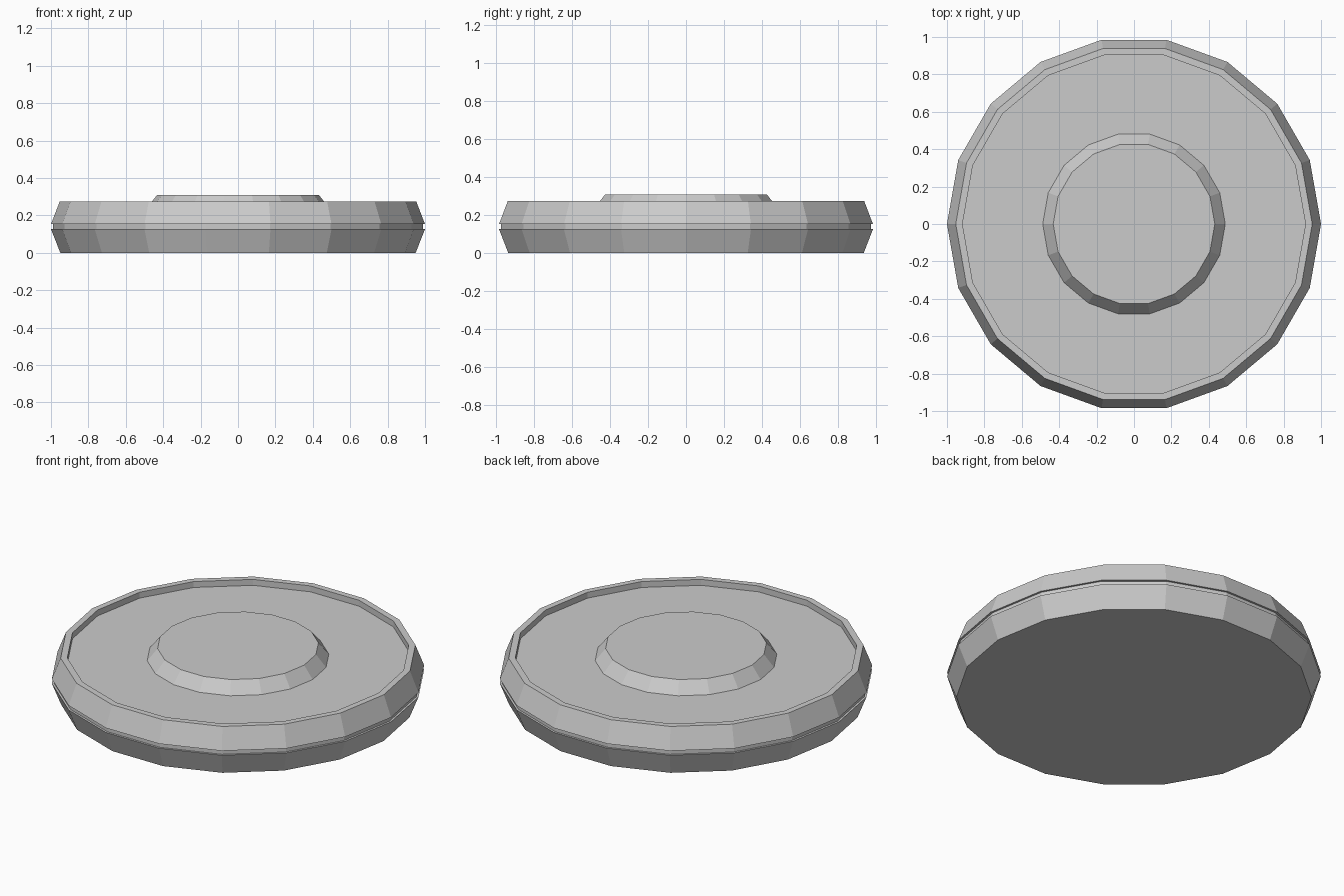
import bpy, bmesh
from math import cos, sin, tau

if "Cube" in bpy.data.objects:
    bpy.data.objects.remove(bpy.data.objects["Cube"])

SIDES = 18

def lathe(name, profile):
    """Spin a (radius, z) profile into a flat-faced, capped solid."""
    bm = bmesh.new()
    rings = [[bm.verts.new((r * cos(tau * i / SIDES), r * sin(tau * i / SIDES), z))
              for i in range(SIDES)] for r, z in profile]
    for a, b in zip(rings, rings[1:]):
        for i in range(SIDES):
            j = (i + 1) % SIDES
            bm.faces.new((a[i], a[j], b[j], b[i]))
    bm.faces.new(rings[0][::-1])
    bm.faces.new(rings[-1])
    bmesh.ops.recalc_face_normals(bm, faces=bm.faces)
    mesh = bpy.data.meshes.new(name)
    bm.to_mesh(mesh)
    bm.free()
    obj = bpy.data.objects.new(name, mesh)
    bpy.context.collection.objects.link(obj)
    return obj

# Disc body: flared lower half, thin seam groove, tapered upper half,
# narrow rim, recessed floor and raised bevelled centre button
lathe("disc_body", [
    (0.95, 0.0), (1.0, 0.127),
    (0.988, 0.127), (0.988, 0.153),
    (1.0, 0.153), (0.953, 0.275),
    (0.917, 0.275), (0.917, 0.24),
    (0.488, 0.24), (0.432, 0.31),
])
